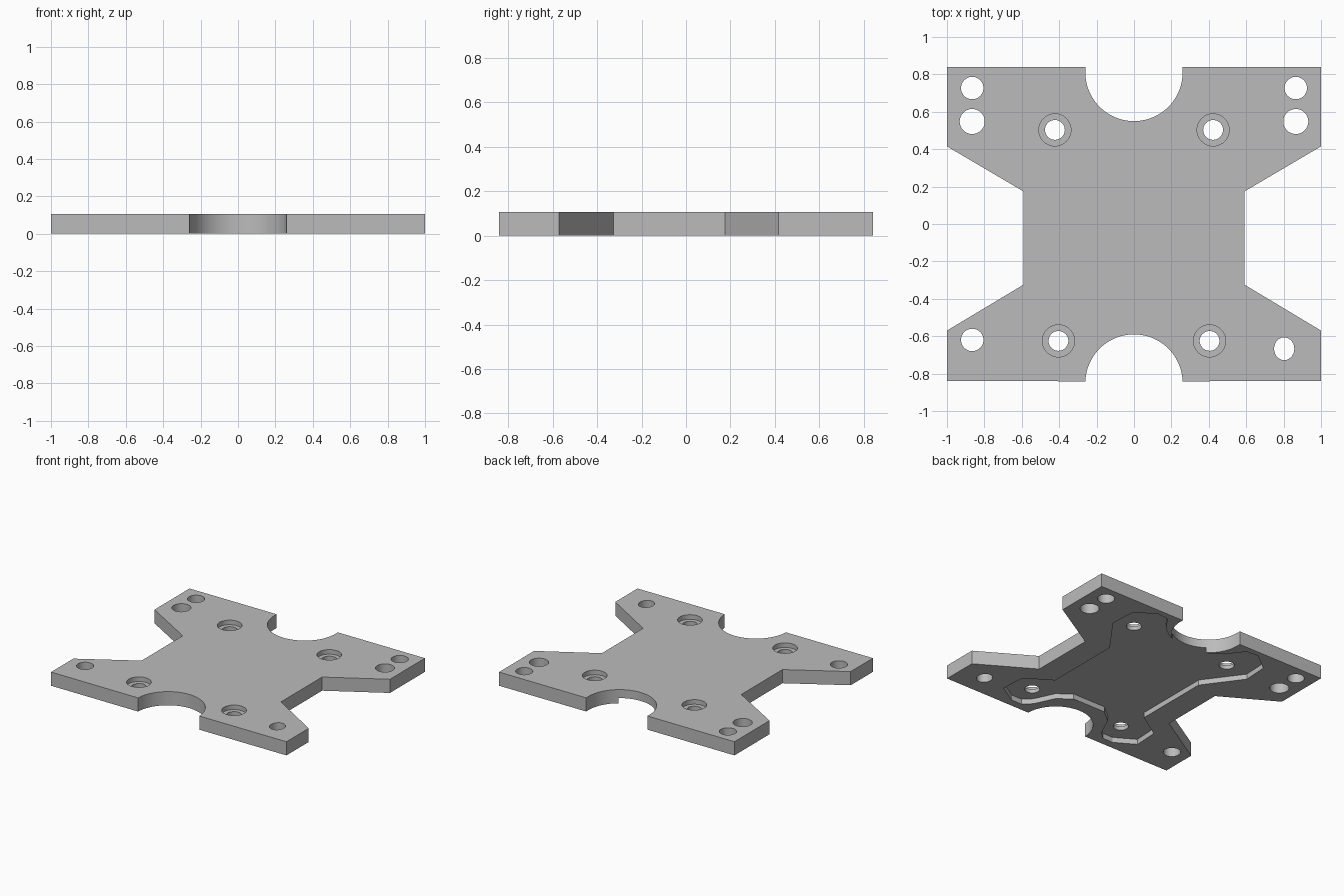
import bpy, bmesh, math

cube = bpy.data.objects.get("Cube")
if cube:
    bpy.data.objects.remove(cube, do_unlink=True)

THICK = 0.105      # plate thickness
POCKET = 0.04      # depth of the pocket underneath
BORE = 0.035       # depth of the screw counterbores

grey = bpy.data.materials.new("plain grey")
grey.use_nodes = True
grey.diffuse_color = (0.5, 0.5, 0.5, 1)
grey.node_tree.nodes["Principled BSDF"].inputs["Base Color"].default_value = (0.5, 0.5, 0.5, 1)


def prism(name, outline, z0, z1):
    """Extrude a flat outline between two heights."""
    bm = bmesh.new()
    face = bm.faces.new([bm.verts.new((x, y, z0)) for x, y in outline])
    top = bmesh.ops.extrude_face_region(bm, geom=[face])["geom"]
    bmesh.ops.translate(bm, vec=(0, 0, z1 - z0),
                        verts=[v for v in top if isinstance(v, bmesh.types.BMVert)])
    bmesh.ops.recalc_face_normals(bm, faces=bm.faces)
    mesh = bpy.data.meshes.new(name)
    bm.to_mesh(mesh)
    bm.free()
    mesh.materials.append(grey)
    obj = bpy.data.objects.new(name, mesh)
    bpy.context.collection.objects.link(obj)
    return obj


def arc(cx, cy, rx, ry, start, end, steps):
    angles = [math.radians(start + (end - start) * i / steps) for i in range(steps + 1)]
    return [(cx + rx * math.cos(a), cy + ry * math.sin(a)) for a in angles]


def mirrored(half):
    """Close a right-hand outline with its mirror image."""
    return half + [(-x, y) for x, y in reversed(half)]


# Plate outline: waisted sides and a round notch at the front and back
back_notch = arc(0, 0.81, 0.26, 0.26, 180, 360, 40)
front_notch = arc(0, -0.85, 0.26, 0.26, 2, 178, 40)
right_side = [(1, -0.84), (1, -0.57), (0.592, -0.325), (0.592, 0.175), (1, 0.415), (1, 0.84)]
left_side = [(-x, y) for x, y in reversed(right_side)]
outline = (right_side + [(0.26, 0.84)] + back_notch[::-1] + [(-0.26, 0.84)]
           + left_side + front_notch[::-1])
plate = prism("mounting_plate", outline, 0, THICK)

cutters = []

# X-shaped pocket underneath, opening into the back notch
pocket = mirrored([(0.14, -0.49), (0.24, -0.57), (0.31, -0.72), (0.37, -0.78), (0.46, -0.78),
                   (0.61, -0.69), (0.6, -0.5), (0.405, -0.375), (0.405, 0.22),
                   (0.61, 0.5), (0.6, 0.69), (0.46, 0.8), (0.36, 0.79),
                   (0.27, 0.67), (0.17, 0.6)])
cutters.append(prism("pocket_cutter", pocket, -0.05, POCKET))


def hole(name, x, y, rx, ry, z0=-0.1):
    cutters.append(prism(name, arc(x, y, rx, ry, 0, 360, 40)[:-1], z0, THICK + 0.1))


# Corner holes
for side in (-1, 1):
    hole("outer_hole_cutter", side * 0.865, 0.727, 0.06, 0.06)
    hole("inner_hole_cutter", side * 0.865, 0.548, 0.067, 0.067)
hole("front_hole_cutter", -0.865, -0.62, 0.06, 0.06)
hole("oval_hole_cutter", 0.803, -0.667, 0.054, 0.061)

# Counterbored screw holes
for side in (-1, 1):
    for x, y in ((0.423, 0.503), (0.404, -0.625)):
        hole("screw_hole_cutter", side * x, y, 0.053, 0.053)
        hole("counterbore_cutter", side * x, y, 0.086, 0.086, THICK - BORE)

# Cut everything out of the plate, then drop the cutters
bpy.ops.object.select_all(action='DESELECT')
bpy.context.view_layer.objects.active = plate
plate.select_set(True)
for cutter in cutters:
    cutter.hide_render = True
    mod = plate.modifiers.new("cut", 'BOOLEAN')
    mod.operation = 'DIFFERENCE'
    mod.solver = 'EXACT'
    mod.object = cutter
    bpy.ops.object.modifier_apply(modifier=mod.name)
for cutter in cutters:
    bpy.data.objects.remove(cutter, do_unlink=True)

bpy.ops.object.shade_smooth_by_angle(angle=math.radians(20))
